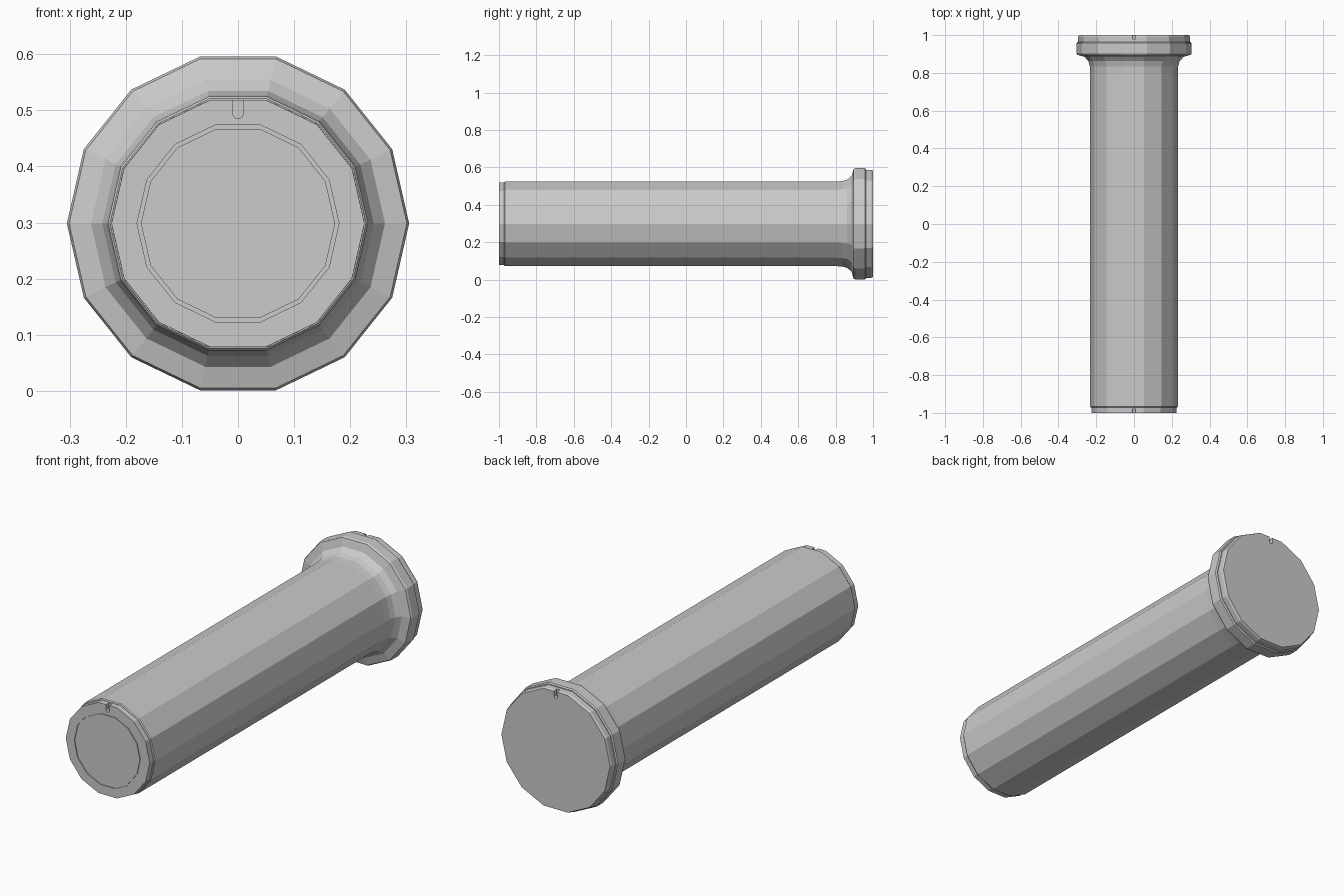
import bpy, bmesh, math

if "Cube" in bpy.data.objects:
    bpy.data.objects.remove(bpy.data.objects["Cube"])

SIDES = 14
CZ = 0.2985          # height of the long axis


def lathe(name, profile):
    """Spin (radius, y) points about the y axis into a closed 14-sided solid."""
    bm = bmesh.new()
    rings = []
    for r, y in profile:
        ring = []
        for i in range(SIDES):
            a = 2 * math.pi * i / SIDES
            ring.append(bm.verts.new((r * math.cos(a), y, CZ + r * math.sin(a))))
        rings.append(ring)
    for a, b in zip(rings, rings[1:]):
        for i in range(SIDES):
            j = (i + 1) % SIDES
            bm.faces.new((a[i], a[j], b[j], b[i]))
    bm.faces.new(rings[0])
    bm.faces.new(rings[-1])
    bmesh.ops.recalc_face_normals(bm, faces=bm.faces[:])
    mesh = bpy.data.meshes.new(name)
    bm.to_mesh(mesh)
    bm.free()
    obj = bpy.data.objects.new(name, mesh)
    bpy.context.collection.objects.link(obj)
    return obj


def cut_notch(target, y, z_low):
    """Cut a round-bottomed slot down from the top rim of an end cap."""
    w = 0.009
    outline = [(w, 0.65), (-w, 0.65)]
    for i in range(7):
        a = math.pi + math.pi * i / 6
        outline.append((w * math.cos(a), z_low + w + w * math.sin(a)))
    bm = bmesh.new()
    face = bm.faces.new([bm.verts.new((x, y - 0.02, z)) for x, z in outline])
    ext = bmesh.ops.extrude_face_region(bm, geom=[face])
    verts = [v for v in ext["geom"] if isinstance(v, bmesh.types.BMVert)]
    bmesh.ops.translate(bm, verts=verts, vec=(0, 0.04, 0))
    bmesh.ops.recalc_face_normals(bm, faces=bm.faces[:])
    mesh = bpy.data.meshes.new("notch_cutter")
    bm.to_mesh(mesh)
    bm.free()
    cutter = bpy.data.objects.new("notch_cutter", mesh)
    bpy.context.collection.objects.link(cutter)
    cutter.hide_render = True
    cutter.hide_set(True)
    mod = target.modifiers.new("notch", "BOOLEAN")
    mod.operation = "DIFFERENCE"
    mod.solver = "EXACT"
    mod.object = cutter


# Barrel with a concave flare into the wide rear flange
lathe("barrel", [
    (0.228, -0.972), (0.232, -0.967), (0.232, 0.80), (0.234, 0.835),
    (0.242, 0.862), (0.262, 0.885), (0.301, 0.896), (0.305, 0.905),
    (0.305, 0.957), (0.300, 0.963),
])

# Front end cap with a fine ring groove around its centre disc
front_cap = lathe("front_cap", [
    (0.226, -0.965), (0.2255, -1.0), (0.180, -1.0), (0.180, -0.996),
    (0.173, -0.996), (0.173, -1.0),
])
cut_notch(front_cap, -1.0, 0.485)

# Rear end cap
rear_cap = lathe("rear_cap", [(0.296, 0.955), (0.296, 0.99), (0.292, 1.0)])
cut_notch(rear_cap, 1.0, 0.55)
